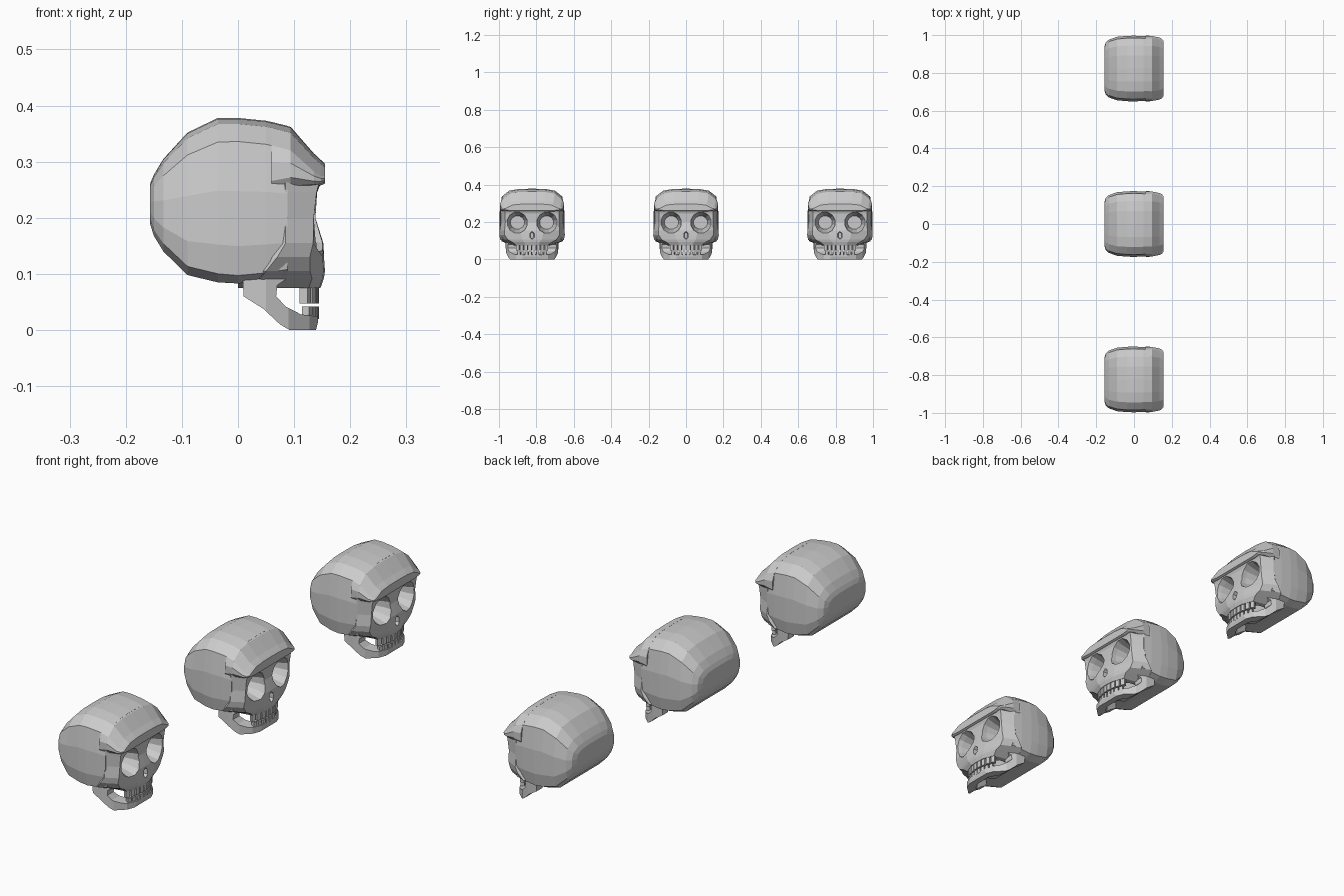
import bpy, bmesh, math
from mathutils import Matrix

if "Cube" in bpy.data.objects:
    bpy.data.objects.remove(bpy.data.objects["Cube"])


def make(name, bm):
    bmesh.ops.recalc_face_normals(bm, faces=bm.faces)
    me = bpy.data.meshes.new(name)
    bm.to_mesh(me)
    bm.free()
    ob = bpy.data.objects.new(name, me)
    bpy.context.collection.objects.link(ob)
    return ob


def loft(name, rings):
    bm = bmesh.new()
    vs = [[bm.verts.new(p) for p in r] for r in rings]
    n = len(vs[0])
    for a, b in zip(vs, vs[1:]):
        for i in range(n):
            bm.faces.new((a[i], a[(i + 1) % n], b[(i + 1) % n], b[i]))
    bm.faces.new(vs[0])
    bm.faces.new(vs[-1])
    return make(name, bm)


def mirrored(half):
    # half outline as (y, x or z), first to last; reflected across y = 0
    return half + [(-a, b) for a, b in reversed(half) if a > 1e-6]


def boolean(ob, other, op):
    m = ob.modifiers.new(op, 'BOOLEAN')
    m.operation, m.object, m.solver = op, other, 'EXACT'
    bpy.context.view_layer.objects.active = ob
    bpy.ops.object.modifier_apply(modifier=m.name)
    bpy.data.objects.remove(other)


def section(x, w, zt, zb, d, e):
    half = [(0, zt), (.4 * w, zt - .04 * d), (.7 * w, zt - .25 * d), (.93 * w, zt - d),
            (w, zt - d - .38 * (zt - zb - d - e)), (w, zb + e + .2 * (zt - zb - d - e)),
            (.94 * w, zb + e * .7), (.75 * w, zb), (0, zb)]
    return [(x, y, z) for y, z in mirrored(half)]


# Cranium: sections along the head, face looks to +x
skull = loft("skull", [section(*s) for s in (
    (-.157, .115, .26, .19, .015, .012), (-.150, .138, .277, .168, .02, .016),
    (-.133, .153, .305, .14, .03, .02), (-.09, .168, .352, .098, .04, .022),
    (-.036, .173, .378, .085, .043, .022), (0, .174, .378, .083, .042, .02),
    (.05, .172, .373, .088, .042, .02), (.088, .168, .364, .094, .042, .02))])

# Forehead and overhanging brow
brow = loft("brow", [section(*s) for s in (
    (.06, .171, .371, .24, .042, .01), (.094, .172, .362, .25, .042, .01),
    (.135, .164, .315, .255, .032, .006), (.148, .157, .303, .258, .028, .004),
    (.155, .148, .296, .261, .022, .004))])

# Face: stacked rings (z, front x, corner x, corner y, side x, side y)
rings = []
for z, xf, xc, yc, xs, ys in (
        (.075, .147, .126, .085, .07, .095), (.092, .153, .132, .105, .04, .145),
        (.105, .155, .128, .130, .05, .170), (.13, .154, .128, .146, .07, .1755),
        (.155, .152, .134, .147, .085, .173), (.20, .138, .135, .143, .085, .167),
        (.245, .141, .140, .145, .085, .168), (.268, .15, .146, .145, .085, .168)):
    half = [(0, xf), (.4 * yc, xf - .1 * (xf - xc)), (yc, xc), (ys, xs), (.6 * ys, 0), (0, 0)]
    rings.append([(x, y, z) for y, x in mirrored(half)])
face = loft("face", rings)
boolean(skull, brow, 'UNION')
boolean(skull, face, 'UNION')


# Eye sockets, nose hole and mouth cavity cut out of the bone
def hole(cy, cz, levels, n, turn=0.0):
    rs = []
    for x, ry, rz, dy in levels:
        rs.append([(x, cy + dy + ry * math.cos(turn + i * 2 * math.pi / n),
                    cz + rz * math.sin(turn + i * 2 * math.pi / n)) for i in range(n)])
    return loft("cutter", rs)


for s in (-1, 1):
    boolean(skull, hole(s * .078, .197, ((.07, .038, .036, 0), (.12, .051, .05, 0),
                                         (.145, .057, .058, s * .003),
                                         (.19, .060, .060, s * .003)), 12, math.pi / 12), 'DIFFERENCE')
boolean(skull, hole(0, .128, ((.125, .010, .018, 0), (.18, .017, .024, 0)), 6, math.pi / 2), 'DIFFERENCE')
bowl = [(.075, .05), (.07, .085), (.045, .112), (0, .12)]
boolean(skull, loft("cutter", [[(x, y, z) for y, x in mirrored(bowl)] for z in (.05, .115)]), 'DIFFERENCE')

# Lower jaw: side profile trimmed to a U-shaped plan
side = [(.008, .10), (.01, .06), (.045, .038), (.075, .01), (.092, 0), (.139, 0), (.145, .024),
        (.112, .028), (.085, .042), (.068, .06), (.07, .08), (.085, .09), (.085, .10)]
jaw = loft("jaw", [[(x, y, z) for x, z in side] for y in (-.2, .2)])
outer = [(-.02, .143), (.05, .138), (.09, .12), (.127, .085), (.143, .045)]
inner = [(.113, .035), (.1, .06), (.06, .095), (-.02, .112)]
u = outer + [(x, -y) for x, y in reversed(outer)]
v = inner[::-1] + [(x, -y) for x, y in inner]
plan = loft("cutter", [[(x, y, z) for x, y in u] for z in (-.1, .2)])
v = [(x - .0 if x > 0 else -.05, y) for x, y in v]
boolean(jaw, plan, 'INTERSECT')
boolean(jaw, loft("cutter", [[(x, y, z) for x, y in v] for z in (-.1, .2)]), 'DIFFERENCE')


# Teeth: rows of small blocks on a curved arch
def teeth(name, z0, z1, n, reach, depth):
    bm = bmesh.new()
    for i in range(n):
        y = reach * (2 * i / (n - 1) - 1)
        x = .137 - 3.0 * y * y
        m = (Matrix.Translation((x, y, (z0 + z1) / 2)) @ Matrix.Rotation(math.atan(6 * y), 4, 'Z')
             @ Matrix.Diagonal((depth, 1.6 * reach / (n - 1), z1 - z0, 1)))
        bmesh.ops.create_cube(bm, size=1, matrix=m)
    return make(name, bm)


upper = teeth("upper_teeth", .047, .085, 8, .075, .015)
lower = teeth("lower_teeth", .02, .042, 8, .068, .014)

# Three identical skulls in a row
for ob in (skull, jaw, upper, lower):
    base = ob.name
    for label, y in (("left", -.823), ("right", .823)):
        c = ob.copy()
        c.name = base + "_" + label
        c.location.y = y
        bpy.context.collection.objects.link(c)
    ob.name = base + "_middle"
